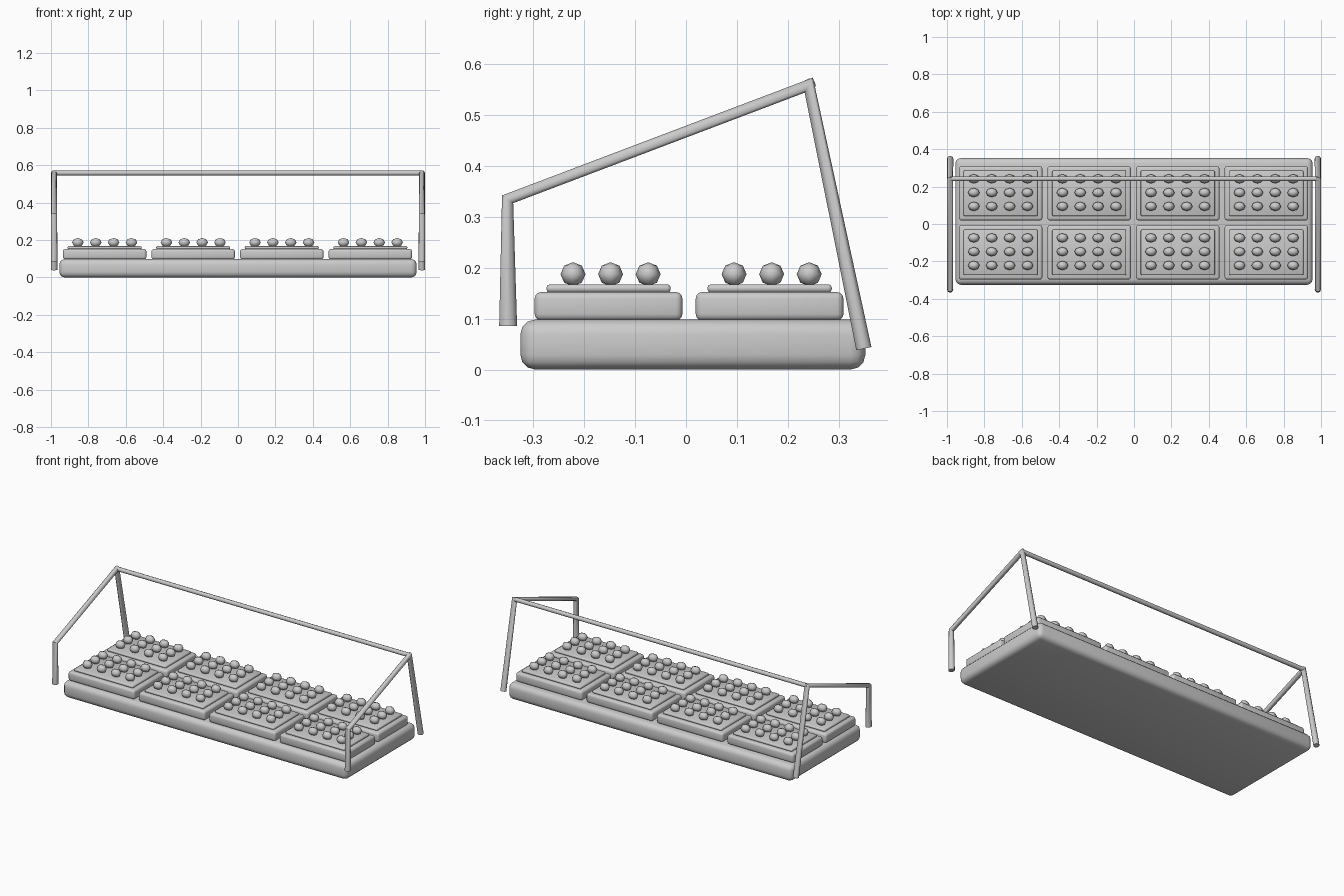
import bpy, bmesh
from math import radians, cos, sin, pi
from mathutils import Vector

if "Cube" in bpy.data.objects:
    bpy.data.objects.remove(bpy.data.objects["Cube"])

grey = bpy.data.materials.new("light_grey")
grey.use_nodes = True
colour = (0.6, 0.6, 0.6, 1)
grey.diffuse_color = colour
grey.node_tree.nodes["Principled BSDF"].inputs["Base Color"].default_value = colour


def finish(bm, name, angle=50):
    mesh = bpy.data.meshes.new(name)
    bmesh.ops.recalc_face_normals(bm, faces=bm.faces)
    bm.to_mesh(mesh)
    bm.free()
    obj = bpy.data.objects.new(name, mesh)
    bpy.context.collection.objects.link(obj)
    mesh.materials.append(grey)
    bpy.ops.object.select_all(action='DESELECT')
    obj.select_set(True)
    bpy.context.view_layer.objects.active = obj
    bpy.ops.object.shade_smooth_by_angle(angle=radians(angle))
    return obj


def slab(name, x, y, z, bevel, segments):
    """Rounded box from (min, max) pairs."""
    bm = bmesh.new()
    bmesh.ops.create_cube(bm, size=1)
    spans = (x, y, z)
    for v in bm.verts:
        v.co = Vector([(a + b) / 2 + c * (b - a) for c, (a, b) in zip(v.co, spans)])
    bmesh.ops.bevel(bm, geom=bm.edges[:], offset=bevel, segments=segments,
                    profile=0.5, affect='EDGES')
    return finish(bm, name)


def tube(name, points, radii, sides=10):
    """Tapered tube with mitred corners along a path."""
    bm = bmesh.new()
    pts = [Vector(p) for p in points]
    rings = []
    for i, p in enumerate(pts):
        before = (p - pts[i - 1]).normalized() if i else None
        after = (pts[i + 1] - p).normalized() if i < len(pts) - 1 else None
        tangent = ((before or after) + (after or before)).normalized()
        side = Vector((0, 1, 0)) if abs(tangent.x) > 0.9 else Vector((1, 0, 0))
        up = tangent.cross(side).normalized()
        stretch = 1 / max(0.5, tangent.dot(after or before))
        wide, thick = radii[i]
        rings.append([bm.verts.new(p + side * wide * cos(2 * pi * k / sides)
                                   + up * thick * stretch * sin(2 * pi * k / sides))
                      for k in range(sides)])
    for a, b in zip(rings, rings[1:]):
        for k in range(sides):
            n = (k + 1) % sides
            bm.faces.new((a[k], a[n], b[n], b[k]))
    bm.faces.new(rings[0])
    bm.faces.new(rings[-1])
    return finish(bm, name)


# Mattress-like base
slab("base", (-0.955, 0.955), (-0.325, 0.352), (0, 0.098), 0.029, 3)

# Eight trays, each with a raised plate and a grid of round knobs
for row, cy in (("front", -0.152), ("back", 0.164)):
    for col in range(4):
        cx = -0.713 + col * 0.4735
        tag = f"{row}_{col + 1}"
        slab("tray_" + tag, (cx - 0.223, cx + 0.223), (cy - 0.145, cy + 0.145),
             (0.096, 0.152), 0.013, 3)
        slab("plate_" + tag, (cx - 0.198, cx + 0.198), (cy - 0.122, cy + 0.122),
             (0.151, 0.167), 0.0065, 2)
        bm = bmesh.new()
        for i in range(4):
            for j in range(3):
                ball = bmesh.ops.create_uvsphere(bm, u_segments=8, v_segments=4, radius=1)
                for v in ball["verts"]:
                    v.co = Vector((cx + (i - 1.5) * 0.0955 + v.co.x * 0.031,
                                   cy + 0.004 + (j - 1) * 0.0737 + v.co.y * 0.0245,
                                   0.187 + v.co.z * 0.0235))
        finish(bm, "knobs_" + tag, 80)

# Side frames: short front leg, sloping arm, long back leg
for name, x in (("left_frame", 0.983), ("right_frame", -0.983)):
    tube(name,
         [(x, -0.349, 0.085), (x, -0.35, 0.334), (x, 0.241, 0.558), (x, 0.349, 0.041)],
         [(0.017, 0.0185), (0.016, 0.0115), (0.016, 0.0115), (0.017, 0.016)])

# Cross rail joining the two frames
tube("cross_rail", [(-0.985, 0.242, 0.558), (0.985, 0.242, 0.558)], [(0.013, 0.013)] * 2, 8)
